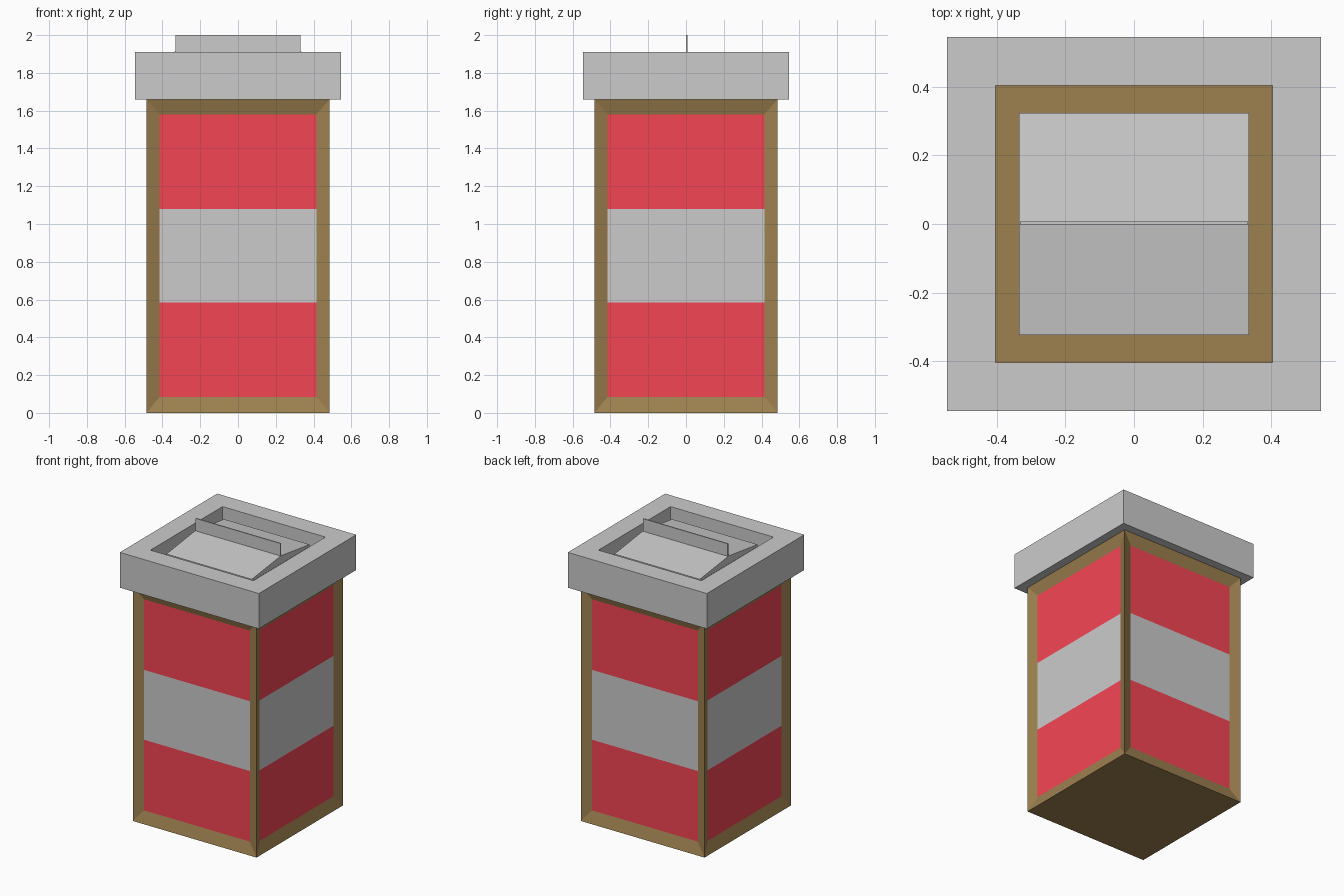
import bpy, bmesh

if "Cube" in bpy.data.objects:
    bpy.data.objects.remove(bpy.data.objects["Cube"])


def material(name, rgb):
    m = bpy.data.materials.new(name)
    m.diffuse_color = (*rgb, 1)
    m.use_nodes = True
    m.node_tree.nodes["Principled BSDF"].inputs["Base Color"].default_value = m.diffuse_color
    return m


RED = material("red_paint", (0.91, 0.06, 0.09))
BROWN = material("brown_wood", (0.34, 0.22, 0.08))


def add_object(name, bm, mat=None):
    bmesh.ops.recalc_face_normals(bm, faces=bm.faces[:])
    mesh = bpy.data.meshes.new(name)
    bm.to_mesh(mesh)
    bm.free()
    if mat:
        mesh.materials.append(mat)
    obj = bpy.data.objects.new(name, mesh)
    bpy.context.collection.objects.link(obj)
    return obj


def box_mesh(x0, x1, y0, y1, z0, z1):
    bm = bmesh.new()
    bmesh.ops.create_cube(bm, size=1)
    for v in bm.verts:
        v.co = (x1 if v.co.x > 0 else x0,
                y1 if v.co.y > 0 else y0,
                z1 if v.co.z > 0 else z0)
    bm.normal_update()
    return bm


BODY, CORE, LID = 0.485, 0.46, 0.545
LID_Z0, LID_Z1 = 1.66, 1.91

# Brown frame: each side inset and recessed, then opened for the panels
bm = box_mesh(-BODY, BODY, -BODY, BODY, 0, LID_Z0)
sides = [f for f in bm.faces if abs(f.normal.z) < 0.5]
bmesh.ops.inset_individual(bm, faces=sides, thickness=0.1, depth=CORE - BODY)
for v in {v for f in sides for v in f.verts}:
    v.co.z = 1.58 if v.co.z > 0.8 else 0.085
bmesh.ops.delete(bm, geom=sides, context='FACES')
add_object("body_frame", bm, BROWN)

# Striped core showing through all four sides
stripes = [("lower_stripe", 0.085, 0.585, RED),
           ("middle_stripe", 0.585, 1.08, None),
           ("upper_stripe", 1.08, 1.58, RED)]
for name, z0, z1, mat in stripes:
    add_object(name, box_mesh(-CORE, CORE, -CORE, CORE, z0, z1), mat)

# Lid with a square opening right through it
bm = box_mesh(-LID, LID, -LID, LID, LID_Z0, LID_Z1)
caps = [f for f in bm.faces if abs(f.normal.z) > 0.5]
bmesh.ops.inset_individual(bm, faces=caps, thickness=0.2, depth=0)
rims = [e for f in caps for e in f.edges]
bmesh.ops.delete(bm, geom=caps, context='FACES_ONLY')
bmesh.ops.bridge_loops(bm, edges=rims)
add_object("lid", bm)

# Shallow gabled flap sitting in the opening
profile = [(-0.323, 1.855), (0.323, 1.855), (0.323, 1.87), (0, 1.912), (-0.323, 1.87)]
bm = bmesh.new()
face = bm.faces.new([bm.verts.new((-0.335, y, z)) for y, z in profile])
ext = bmesh.ops.extrude_face_region(bm, geom=[face])
moved = [g for g in ext["geom"] if isinstance(g, bmesh.types.BMVert)]
bmesh.ops.translate(bm, verts=moved, vec=(0.67, 0, 0))
# The extrusion keeps the starting face as the near end cap
add_object("lid_flap", bm)

# Thin upright handle on the flap ridge
add_object("flap_handle", box_mesh(-0.332, 0.332, -0.001, 0.007, 1.90, 2.0))
